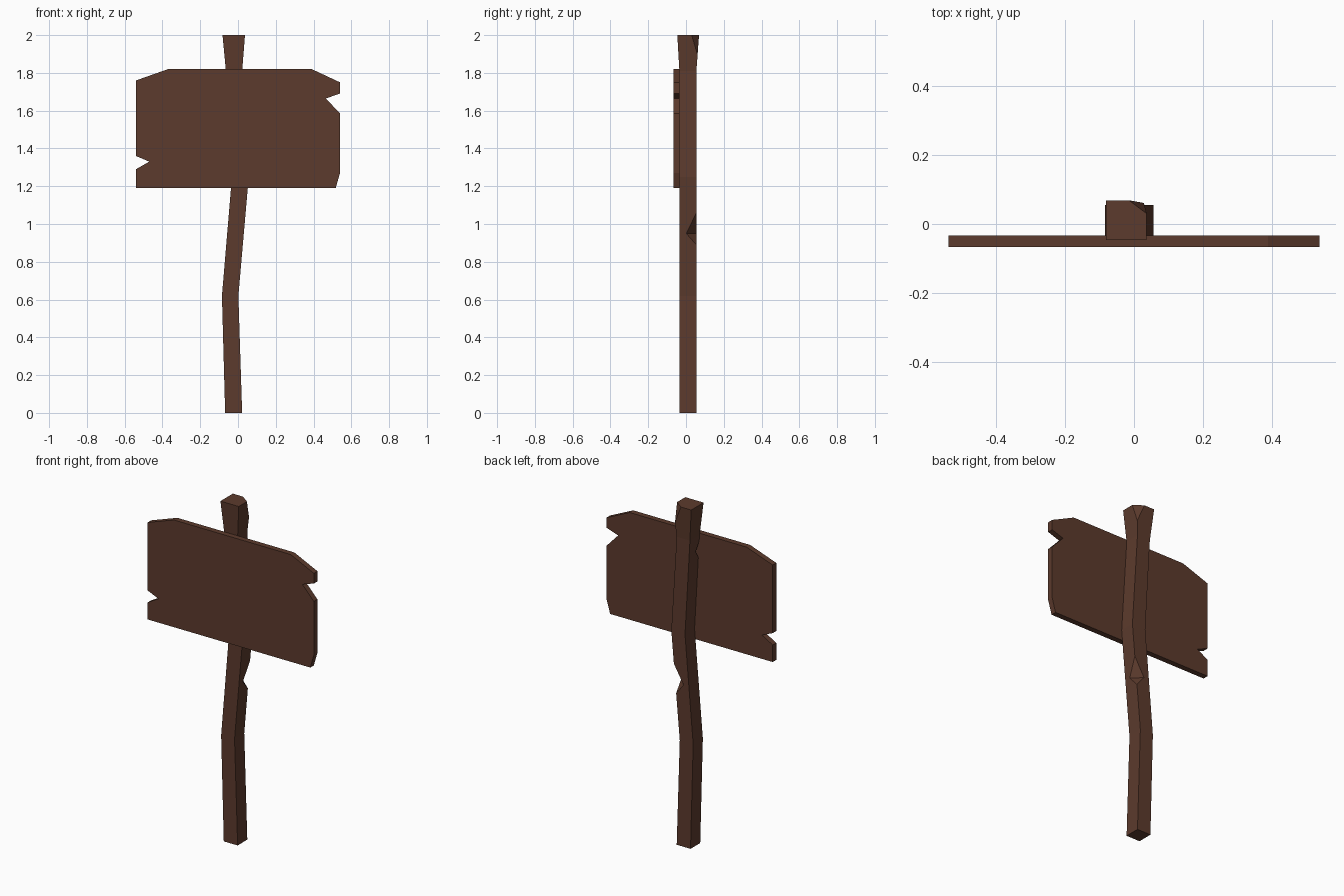
import bpy, bmesh
from mathutils import Vector

cube = bpy.data.objects.get("Cube")
if cube:
    bpy.data.objects.remove(cube, do_unlink=True)

# One brown wood colour
wood = bpy.data.materials.new("brown_wood")
wood.use_nodes = True
colour = (0.107, 0.043, 0.026, 1)
wood.diffuse_color = colour
wood.node_tree.nodes["Principled BSDF"].inputs["Base Color"].default_value = colour


def add_object(name, bm):
    bmesh.ops.recalc_face_normals(bm, faces=bm.faces)
    mesh = bpy.data.meshes.new(name)
    bm.to_mesh(mesh)
    bm.free()
    mesh.materials.append(wood)
    obj = bpy.data.objects.new(name, mesh)
    bpy.context.collection.objects.link(obj)
    return obj


def loft(rings):
    """Skin equal-sized rings of points and cap both ends."""
    bm = bmesh.new()
    loops = [[bm.verts.new(p) for p in ring] for ring in rings]
    n = len(loops[0])
    for a, b in zip(loops, loops[1:]):
        for i in range(n):
            j = (i + 1) % n
            bm.faces.new((a[i], a[j], b[j], b[i]))
    bm.faces.new(loops[0][::-1])
    bm.faces.new(loops[-1])
    return bm


def cut_notch(obj, groove, outward, depth, rise, drop):
    """Chop a V-shaped nick into a corner edge of the post."""
    out = Vector(outward).normalized()
    side = out.cross(Vector((0, 0, 1))) * 0.15
    g = Vector(groove)
    reach = 2.5
    tri = [g,
           g + (out * depth + Vector((0, 0, rise))) * reach,
           g + (out * depth - Vector((0, 0, drop))) * reach]
    cutter = add_object("notch_cutter", loft([[p - side for p in tri], [p + side for p in tri]]))
    cutter.hide_render = True
    mod = obj.modifiers.new("notch", 'BOOLEAN')
    mod.operation = 'DIFFERENCE'
    mod.solver = 'EXACT'
    mod.object = cutter
    bpy.context.view_layer.objects.active = obj
    bpy.ops.object.modifier_apply(modifier=mod.name)
    bpy.data.objects.remove(cutter, do_unlink=True)


# Crooked post: z, left and right x, front and back y
sections = [
    (0.00, -0.068, 0.022, -0.035, 0.055),
    (0.62, -0.085, 0.002, -0.035, 0.055),
    (1.25, -0.032, 0.057, -0.035, 0.055),
    (1.81, -0.064, 0.022, -0.035, 0.055),
    (2.00, -0.082, 0.037, -0.046, 0.069),
]
bm = loft([[(x0, y0, z), (x1, y0, z), (x1, y1, z), (x0, y1, z)]
           for z, x0, x1, y0, y1 in sections])

# Chipped corner at the top of the post
p, q, r = Vector((-0.015, 0.069, 2)), Vector((0.037, 0.03, 2)), Vector((0.029, 0.062, 1.89))
normal = (q - p).cross(r - p)
if normal.y < 0:
    normal.negate()
bmesh.ops.bisect_plane(bm, geom=bm.verts[:] + bm.edges[:] + bm.faces[:],
                       plane_co=p, plane_no=normal, clear_outer=True)
bmesh.ops.holes_fill(bm, edges=[e for e in bm.edges if e.is_boundary], sides=0)
post = add_object("post", bm)

# Nicks in the back left edge and the front right edge
cut_notch(post, (0.004, 0.028, 0.95), (1, 1, 0), 0.037, 0.09, 0.065)
cut_notch(post, (-0.045, -0.02, 1.72), (-1, -1, 0), 0.02, 0.05, 0.05)

# Sign board with clipped corners and two splits
outline = [
    (-0.54, 1.76), (-0.37, 1.82), (0.39, 1.82), (0.54, 1.75), (0.54, 1.69),
    (0.465, 1.665), (0.54, 1.585), (0.54, 1.27), (0.517, 1.19), (-0.54, 1.19),
    (-0.54, 1.29), (-0.47, 1.33), (-0.54, 1.36),
]
add_object("sign_board", loft([[(x, y, z) for x, z in outline] for y in (-0.067, -0.034)]))
